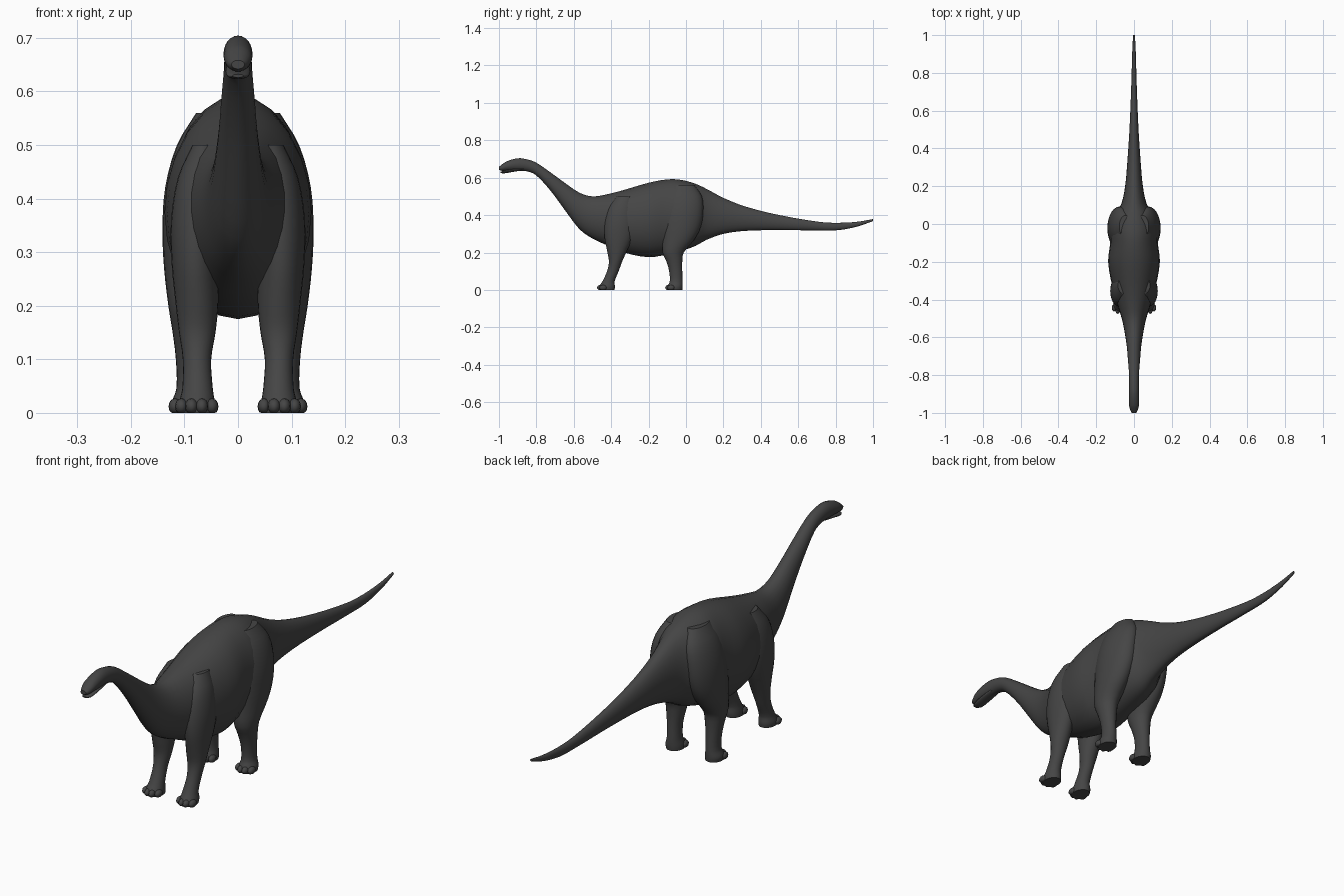
import bpy, bmesh, math
from mathutils import Vector, Matrix

cube = bpy.data.objects.get("Cube")
if cube:
    bpy.data.objects.remove(cube, do_unlink=True)


def make_material(name, colour):
    mat = bpy.data.materials.new(name)
    mat.use_nodes = True
    mat.diffuse_color = colour
    shader = mat.node_tree.nodes["Principled BSDF"]
    shader.inputs["Base Color"].default_value = colour
    shader.inputs["Roughness"].default_value = 0.8
    return mat


hide = make_material("dark grey hide", (0.06, 0.06, 0.06, 1))


def finish(bm, name):
    bmesh.ops.recalc_face_normals(bm, faces=bm.faces)
    mesh = bpy.data.meshes.new(name)
    bm.to_mesh(mesh)
    bm.free()
    mesh.materials.append(hide)
    for poly in mesh.polygons:
        poly.use_smooth = True
    obj = bpy.data.objects.new(name, mesh)
    bpy.context.collection.objects.link(obj)
    bpy.ops.object.select_all(action="DESELECT")
    obj.select_set(True)
    bpy.context.view_layer.objects.active = obj
    bpy.ops.object.shade_smooth_by_angle(angle=math.radians(50))
    return obj


def refine(stations, steps):
    """Insert spline-interpolated stations between the given ones."""
    rows = [Vector(s) for s in stations]
    result = []
    for i in range(len(rows) - 1):
        a, b = rows[i], rows[i + 1]
        before, after = rows[max(i - 1, 0)], rows[min(i + 2, len(rows) - 1)]

        def slope(p, q):
            return (q - p) * ((b[0] - a[0]) / (q[0] - p[0]))

        m, n = slope(before, b), slope(a, after)
        for k in range(steps):
            t = k / steps
            s = 1 - t
            result.append(a * (s * s * (1 + 2 * t)) + m * (t * s * s)
                          + b * (t * t * (3 - 2 * t)) - n * (t * t * s))
    return result + [rows[-1]]


def loft(name, rings):
    """Skin a row of closed rings and cap both ends."""
    bm = bmesh.new()
    loops = [[bm.verts.new(p) for p in ring] for ring in rings]
    count = len(loops[0])
    for one, two in zip(loops, loops[1:]):
        for i in range(count):
            j = (i + 1) % count
            bm.faces.new((one[i], one[j], two[j], two[i]))
    bm.faces.new(loops[0])
    bm.faces.new(loops[-1])
    return finish(bm, name)


SIDES = 24
ANGLES = [2 * math.pi * i / SIDES for i in range(SIDES)]


def lengthwise(name, stations, steps=3):
    """Stations run along y: y, top, bottom, half width."""
    rings = []
    for y, top, low, wide in refine(stations, steps):
        mid, tall = (top + low) / 2, (top - low) / 2
        rings.append([(wide * math.cos(a), y, mid + tall * math.sin(a)) for a in ANGLES])
    return loft(name, rings)


def limb(name, stations, side, steps=3):
    """Stations run up z: z, front, back, inner, outer."""
    rings = []
    for z, front, back, inner, outer in refine(stations, steps):
        cx, rx = (inner + outer) / 2, (outer - inner) / 2
        cy, ry = (front + back) / 2, (back - front) / 2
        rings.append([(side * (cx + rx * math.cos(a)), cy + ry * math.sin(a), z) for a in ANGLES])
    return loft(name, rings)


# Head, neck, trunk and tail in one skin
lengthwise("body", [
    (-1, .658, .642, .012),
    (-.985, .67, .637, .02),
    (-.96, .687, .638, .026),
    (-.9, .704, .637, .027),
    (-.85, .698, .634, .026),
    (-.8, .68, .612, .026),
    (-.72, .625, .525, .032),
    (-.65, .574, .43, .038),
    (-.57, .52, .325, .05),
    (-.5, .5, .275, .065),
    (-.42, .512, .238, .09),
    (-.33, .535, .2, .115),
    (-.2, .573, .175, .137),
    (-.1, .591, .19, .126),
    (-.03, .589, .208, .125),
    (.05, .568, .235, .1),
    (.11, .54, .268, .066),
    (.2, .492, .3, .047),
    (.32, .445, .316, .036),
    (.5, .4, .32, .024),
    (.72, .363, .318, .015),
    (.82, .359, .32, .012),
    (.92, .365, .34, .009),
    (1, .379, .368, .005)])

# Lower jaw, a little open below the muzzle
lengthwise("lower_jaw", [
    (-.992, .632, .626, .01),
    (-.975, .637, .623, .02),
    (-.93, .648, .63, .023),
    (-.87, .655, .64, .02)])

FRONT_LEG = [
    (0, -.465, -.382, .043, .108),
    (.018, -.465, -.38, .043, .11),
    (.045, -.447, -.382, .047, .104),
    (.1, -.422, -.36, .05, .103),
    (.15, -.412, -.342, .042, .11),
    (.2, -.42, -.32, .037, .116),
    (.28, -.435, -.285, .035, .124),
    (.36, -.435, -.27, .025, .125),
    (.44, -.415, -.27, .02, .112),
    (.5, -.37, -.28, .02, .085)]

BACK_LEG = [
    (0, -.1, -.02, .055, .122),
    (.018, -.1, -.018, .055, .124),
    (.045, -.087, -.018, .06, .115),
    (.1, -.09, -.02, .06, .116),
    (.15, -.104, -.02, .053, .122),
    (.2, -.125, -.012, .045, .13),
    (.27, -.125, .045, .035, .138),
    (.34, -.125, .08, .025, .141),
    (.42, -.12, .092, .02, .136),
    (.5, -.105, .085, .015, .114),
    (.56, -.07, .045, .015, .078)]


def toes(name, x, y, side):
    """Row of rounded toes fanned across the front of a foot."""
    bm = bmesh.new()
    for k in (-1.5, -.5, .5, 1.5):
        place = Matrix.Translation((side * (x + k * .019), y + abs(k) ** 2 * .006, .012))
        shape = Matrix.Diagonal((.012, .02, .015, 1))
        bmesh.ops.create_uvsphere(bm, u_segments=12, v_segments=8, radius=1,
                                  matrix=place @ shape)
    for v in bm.verts:
        v.co.z = max(v.co.z, 0)
    finish(bm, name)


# Legs with their shoulder and thigh muscles, mirrored left and right
for side, word in ((1, "left"), (-1, "right")):
    limb("front_leg_" + word, FRONT_LEG, side)
    limb("back_leg_" + word, BACK_LEG, side)
    toes("front_toes_" + word, .077, -.457, side)
    toes("back_toes_" + word, .089, -.093, side)
